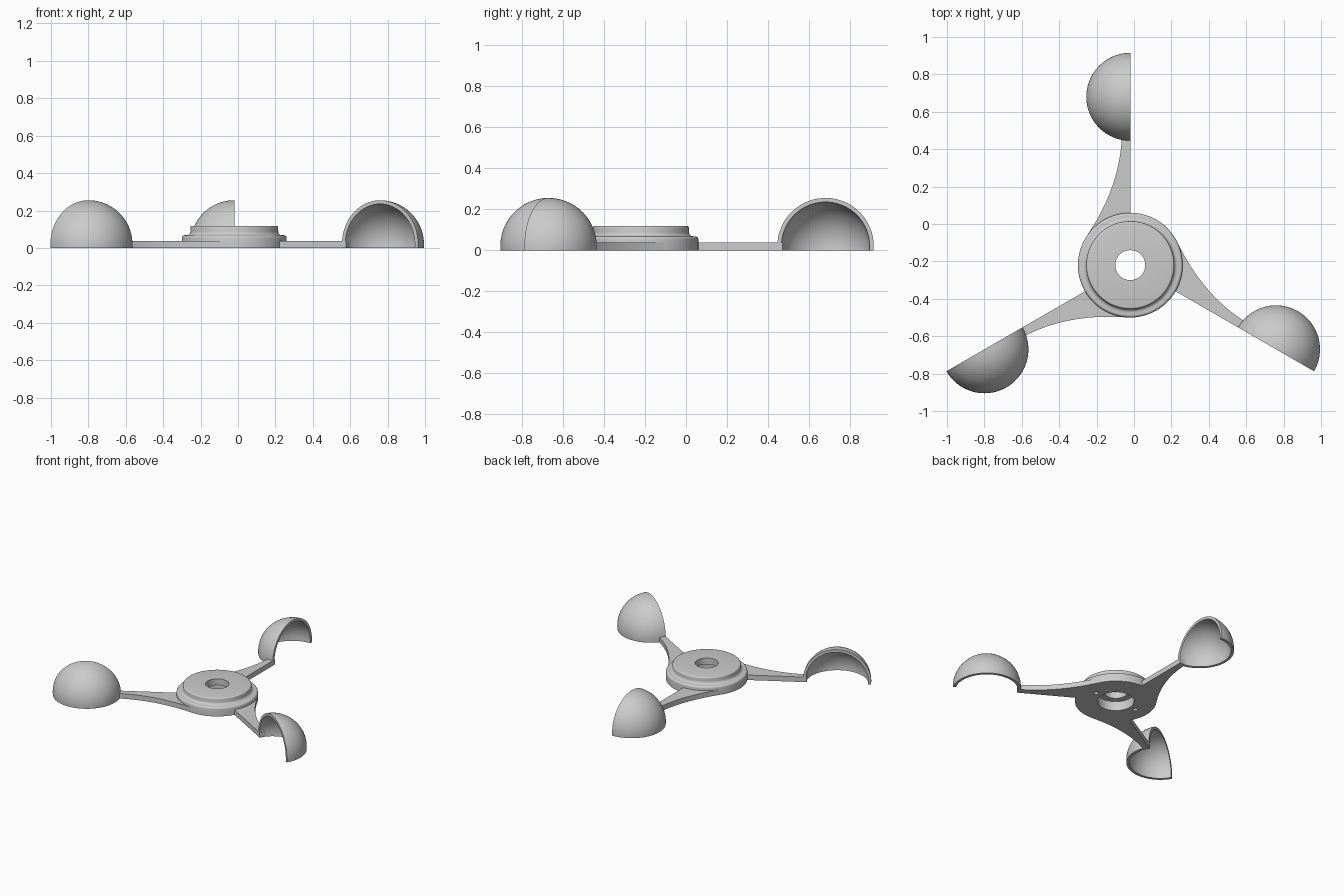
import bpy, bmesh, math
from mathutils import Matrix, Vector

old = bpy.data.objects.get("Cube")
if old:
    bpy.data.objects.remove(old, do_unlink=True)

HUB = Vector((-0.02, -0.22, 0))
REACH = 0.9          # hub centre to cup centre
CUP_Z = 0.02         # cup centre height
CUP_R, CUP_INNER = 0.235, 0.215
ARM_H = 0.038

grey = bpy.data.materials.new("plain grey")
grey.use_nodes = True
colour = (0.6, 0.6, 0.6, 1)
grey.diffuse_color = colour
grey.node_tree.nodes["Principled BSDF"].inputs["Base Color"].default_value = colour


def finish(bm, name, matrix):
    bmesh.ops.recalc_face_normals(bm, faces=bm.faces)
    mesh = bpy.data.meshes.new(name)
    bm.to_mesh(mesh)
    bm.free()
    mesh.materials.append(grey)
    obj = bpy.data.objects.new(name, mesh)
    bpy.context.collection.objects.link(obj)
    obj.matrix_world = matrix
    return obj


def smooth(obj):
    bpy.ops.object.select_all(action='DESELECT')
    obj.select_set(True)
    bpy.context.view_layer.objects.active = obj
    bpy.ops.object.shade_smooth_by_angle(angle=math.radians(35))


def lathe(profile, steps):
    """Spin a closed (radius, height) outline about z."""
    bm = bmesh.new()
    verts = [bm.verts.new((r, 0, h)) for r, h in profile]
    edges = [bm.edges.new((verts[i - 1], verts[i])) for i in range(len(verts))]
    bmesh.ops.spin(bm, geom=verts + edges, axis=(0, 0, 1), cent=(0, 0, 0),
                   angle=math.tau, steps=steps)
    bmesh.ops.remove_doubles(bm, verts=bm.verts, dist=1e-5)
    bmesh.ops.dissolve_degenerate(bm, edges=bm.edges, dist=1e-5)
    return bm


def arc(cx, cz, r, start, end, n):
    angles = [math.radians(start + (end - start) * i / n) for i in range(n + 1)]
    return [(cx + r * math.cos(a), cz + r * math.sin(a)) for a in angles]


# Hub: stepped disc with a bearing pocket below and a shaft hole above
profile = [(0.127, 0), (0.28, 0)]
profile += arc(0.265, 0.053, 0.015, 0, 90, 5)
profile += arc(0.255, 0.088, 0.02, 270, 180, 5)
profile += arc(0.225, 0.108, 0.01, 0, 90, 4)
profile += [(0.08, 0.118), (0.08, 0.07), (0.127, 0.07)]
hub = finish(lathe(profile, 96), "hub", Matrix.Translation(HUB))

# Two blind screw holes in the underside
for side in (-1, 1):
    bm = bmesh.new()
    bmesh.ops.create_cone(bm, cap_ends=True, segments=24,
                          radius1=0.016, radius2=0.016, depth=0.08)
    cutter = finish(bm, "screw_hole_cutter",
                    Matrix.Translation(HUB + Vector((side * 0.175, 0, 0))))
    cutter.hide_render = True
    cutter.hide_set(True)
    cut = hub.modifiers.new("screw hole", 'BOOLEAN')
    cut.object = cutter
    cut.solver = 'EXACT'
smooth(hub)


def make_arm(name, matrix):
    # Straight leading edge, trailing edge sweeping out to meet the hub
    a, b, c = Vector((-0.227, 0.165)), Vector((-0.055, 0.42)), Vector((-0.045, 0.69))
    steps = 20
    outline = [Vector((0, 0.69)), Vector((0, 0.2))]
    for i in range(steps + 1):
        t = i / steps
        outline.append(a * (1 - t) ** 2 + b * 2 * t * (1 - t) + c * t * t)
    bm = bmesh.new()
    face = bm.faces.new([bm.verts.new((p.x, p.y, 0)) for p in outline])
    top = bmesh.ops.extrude_face_region(bm, geom=[face])["geom"]
    bmesh.ops.translate(bm, vec=(0, 0, ARM_H),
                        verts=[v for v in top if isinstance(v, bmesh.types.BMVert)])
    smooth(finish(bm, name, matrix))


def make_cup(name, matrix):
    # Hemispherical shell opening toward +x, trimmed flat at the ground
    shell = arc(0, 0, CUP_R, 0, 90, 24) + arc(0, 0, CUP_INNER, 90, 0, 24)
    bm = lathe(shell, 64)
    bm.transform(Matrix.Rotation(-math.pi / 2, 4, 'Y'))
    bmesh.ops.bisect_plane(bm, geom=bm.verts[:] + bm.edges[:] + bm.faces[:],
                           plane_co=(0, 0, -CUP_Z), plane_no=(0, 0, -1),
                           clear_outer=True)
    bmesh.ops.edgeloop_fill(bm, edges=[e for e in bm.edges if e.is_boundary])
    bm.transform(Matrix.Translation((0, REACH, CUP_Z)))
    smooth(finish(bm, name, matrix))


# Three arms with cups, evenly spaced round the hub
for i, place in enumerate(("back", "right", "left")):
    turn = Matrix.Translation(HUB) @ Matrix.Rotation(i * math.tau / 3, 4, 'Z')
    make_arm(place + "_arm", turn)
    make_cup(place + "_cup", turn)
